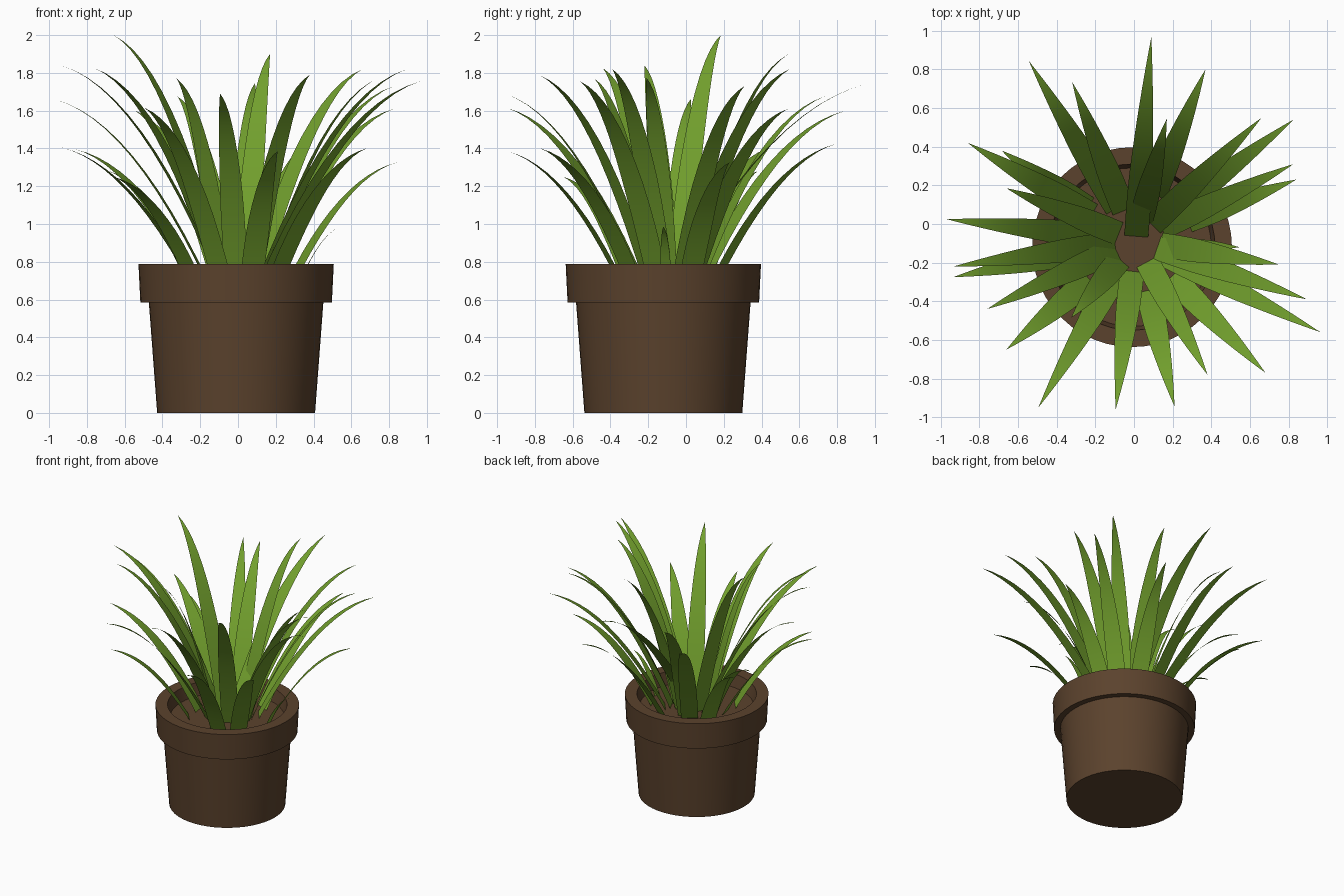
import bpy, bmesh, math
from mathutils import Vector

if "Cube" in bpy.data.objects:
    bpy.data.objects.remove(bpy.data.objects["Cube"])

CX, CY = -0.010, -0.12      # pot axis
LX, LY = 0.010, -0.085      # middle of the leaf tuft
SOIL_Z = 0.69


def material(name, rgb):
    m = bpy.data.materials.new(name)
    m.diffuse_color = (*rgb, 1)
    m.use_nodes = True
    m.node_tree.nodes["Principled BSDF"].inputs["Base Color"].default_value = m.diffuse_color
    return m


brown = material("pot brown", (0.105, 0.055, 0.026))
green = material("leaf green", (0.165, 0.345, 0.026))


def finish(bm, name, mat):
    mesh = bpy.data.meshes.new(name)
    bm.to_mesh(mesh)
    bm.free()
    ob = bpy.data.objects.new(name, mesh)
    bpy.context.collection.objects.link(ob)
    mesh.materials.append(mat)
    bpy.ops.object.select_all(action='DESELECT')
    ob.select_set(True)
    bpy.context.view_layer.objects.active = ob
    bpy.ops.object.shade_smooth_by_angle(angle=math.radians(35))
    return ob


def lathe(name, profile, mat, n=48):
    """Revolve (radius, z) points around the pot axis, capping open ends."""
    bm = bmesh.new()
    rings = [[bm.verts.new((CX + r * math.cos(2 * math.pi * i / n),
                            CY + r * math.sin(2 * math.pi * i / n), z))
              for i in range(n)] for r, z in profile]
    for a, b in zip(rings, rings[1:]):
        for i in range(n):
            j = (i + 1) % n
            bm.faces.new((a[i], a[j], b[j], b[i]))
    bm.faces.new(rings[0][::-1])
    bm.faces.new(rings[-1])
    return finish(bm, name, mat)


# Pot with overhanging rim; the last ring is closed by the soil surface
lathe("pot", [(0.418, 0), (0.462, 0.585), (0.507, 0.585), (0.517, 0.787),
              (0.43, 0.787), (0.41, SOIL_Z)], brown)

# Leaf tips (x, y, z)
TIPS = [
    (0.09, 0.97, 1.745), (0.37, 0.80, 1.425), (0.17, 0.545, 1.90),
    (0.66, 0.55, 1.82), (0.825, 0.54, 1.61), (0.825, 0.31, 1.73),
    (0.84, 0.23, 1.325), (0.545, -0.12, 0.985), (0.75, -0.21, 1.775),
    (0.895, -0.39, 1.82), (0.965, -0.56, 1.755), (0.68, -0.77, 1.40),
    (0.38, -0.78, 1.79), (0.21, -0.945, 1.385), (-0.095, -0.96, 1.69),
    (-0.495, -0.95, 1.615), (-0.66, -0.65, 1.25), (-0.325, -0.485, 1.77),
    (-0.76, -0.44, 1.825), (-0.935, -0.275, 1.405), (-0.935, -0.22, 1.84),
    (-0.97, 0.025, 1.66), (-0.66, 0.185, 2.0), (-0.685, 0.38, 1.28),
    (-0.86, 0.42, 1.395), (-0.32, 0.735, 1.675), (-0.545, 0.845, 1.60),
]
ROOTS = {1: 0.01, 3: 0.1}   # leaves rooted unusually near the middle
WIDTHS = {8: 0.06}          # one narrow young shoot


def leaf(index, tip, steps=12):
    """Arching flat blade: lower leaves root further from the middle."""
    out = Vector((tip[0] - LX, tip[1] - LY, 0))
    reach = out.length
    out.normalize()
    side = Vector((-out.y, out.x, 0))
    axis = Vector((LX, LY, 0))
    width = WIDTHS.get(index, 0.14)
    r0 = ROOTS.get(index, min(0.31, max(0.09, 0.285 - 0.34 * (tip[2] - 1.3))))
    z0 = SOIL_Z - 0.02
    r1, z1 = r0 + 0.5 * (reach - r0), z0 + 0.89 * (tip[2] - z0)
    bm = bmesh.new()
    prev = None
    for i in range(steps + 1):
        t = i / steps
        a, b, c = (1 - t) ** 2, 2 * t * (1 - t), t * t
        p = axis + out * (a * r0 + b * r1 + c * reach)
        p.z = a * z0 + b * z1 + c * tip[2]
        if i == steps:
            bm.faces.new((prev[0], prev[1], bm.verts.new(p)))
            break
        w = 0.5 * width * (1 - t ** 1.7) * (0.88 + 0.12 * min(1, t / 0.3))
        row = (bm.verts.new(p - side * w), bm.verts.new(p + side * w))
        if prev:
            bm.faces.new((prev[0], prev[1], row[1], row[0]))
        prev = row
    # The upper side of the leaf faces up and inward
    bm.normal_update()
    if sum(f.normal.z for f in bm.faces) < 0:
        bmesh.ops.reverse_faces(bm, faces=bm.faces[:])
    return finish(bm, f"leaf_{index:02d}", green)


for k, tip in enumerate(TIPS, 1):
    leaf(k, tip)
